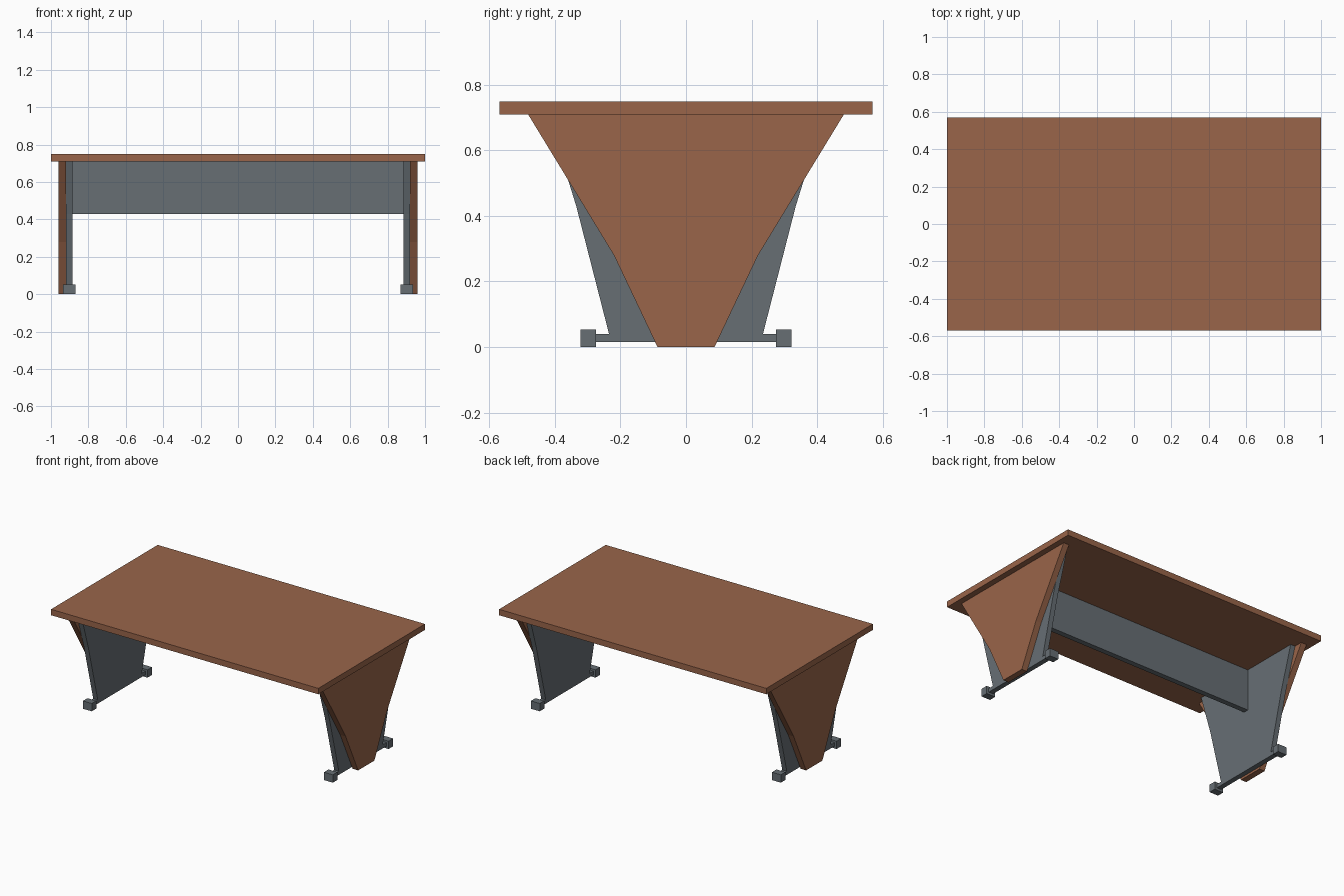
import bpy, bmesh

if "Cube" in bpy.data.objects:
    bpy.data.objects.remove(bpy.data.objects["Cube"])


def material(name, rgb):
    m = bpy.data.materials.new(name)
    m.diffuse_color = (*rgb, 1)
    m.use_nodes = True
    m.node_tree.nodes["Principled BSDF"].inputs["Base Color"].default_value = m.diffuse_color
    return m


wood = material("brown wood", (0.32, 0.13, 0.068))
metal = material("grey metal", (0.135, 0.158, 0.175))


def finish(name, bm, mat):
    bmesh.ops.recalc_face_normals(bm, faces=bm.faces)
    me = bpy.data.meshes.new(name)
    bm.to_mesh(me)
    bm.free()
    me.materials.append(mat)
    ob = bpy.data.objects.new(name, me)
    bpy.context.collection.objects.link(ob)
    return ob


def plate(name, half, x0, x1, mat):
    """Extrude a y-z half profile (bottom to top), mirrored in y, from x0 to x1."""
    bm = bmesh.new()
    pts = half + [(-y, z) for y, z in reversed(half)]
    face = bm.faces.new([bm.verts.new((x0, y, z)) for y, z in pts])
    ext = bmesh.ops.extrude_face_region(bm, geom=[face])
    verts = [g for g in ext["geom"] if isinstance(g, bmesh.types.BMVert)]
    bmesh.ops.translate(bm, verts=verts, vec=(x1 - x0, 0, 0))
    return finish(name, bm, mat)


def box(name, lo, hi, mat):
    bm = bmesh.new()
    bmesh.ops.create_cube(bm, size=1)
    for v in bm.verts:
        v.co = [(a + b) / 2 + c * (b - a) for a, b, c in zip(lo, hi, v.co)]
    return finish(name, bm, mat)


# Table top and central modesty panel
box("table_top", (-1, -0.57, 0.71), (1, 0.57, 0.75), wood)
box("modesty_panel", (-0.885, -0.018, 0.43), (0.885, 0.018, 0.71), metal)

outer = [(0.087, 0), (0.22, 0.28), (0.36, 0.51), (0.482, 0.71)]
inner = [(0.275, 0.015), (0.275, 0.04), (0.235, 0.04), (0.335, 0.43), (0.422, 0.71)]

for side, s in (("left", -1), ("right", 1)):
    # Wooden outer panel and metal leg with its foot bar
    plate(side + "_outer_panel", outer, s * 0.919, s * 0.96, wood)
    plate(side + "_leg_panel", inner, s * 0.885, s * 0.919, metal)
    # Square feet
    for end, t in (("front", -1), ("back", 1)):
        x, y = s * 0.902, t * 0.298
        box(f"{side}_{end}_foot", (x - 0.033, y - 0.024, 0), (x + 0.033, y + 0.024, 0.053), metal)
